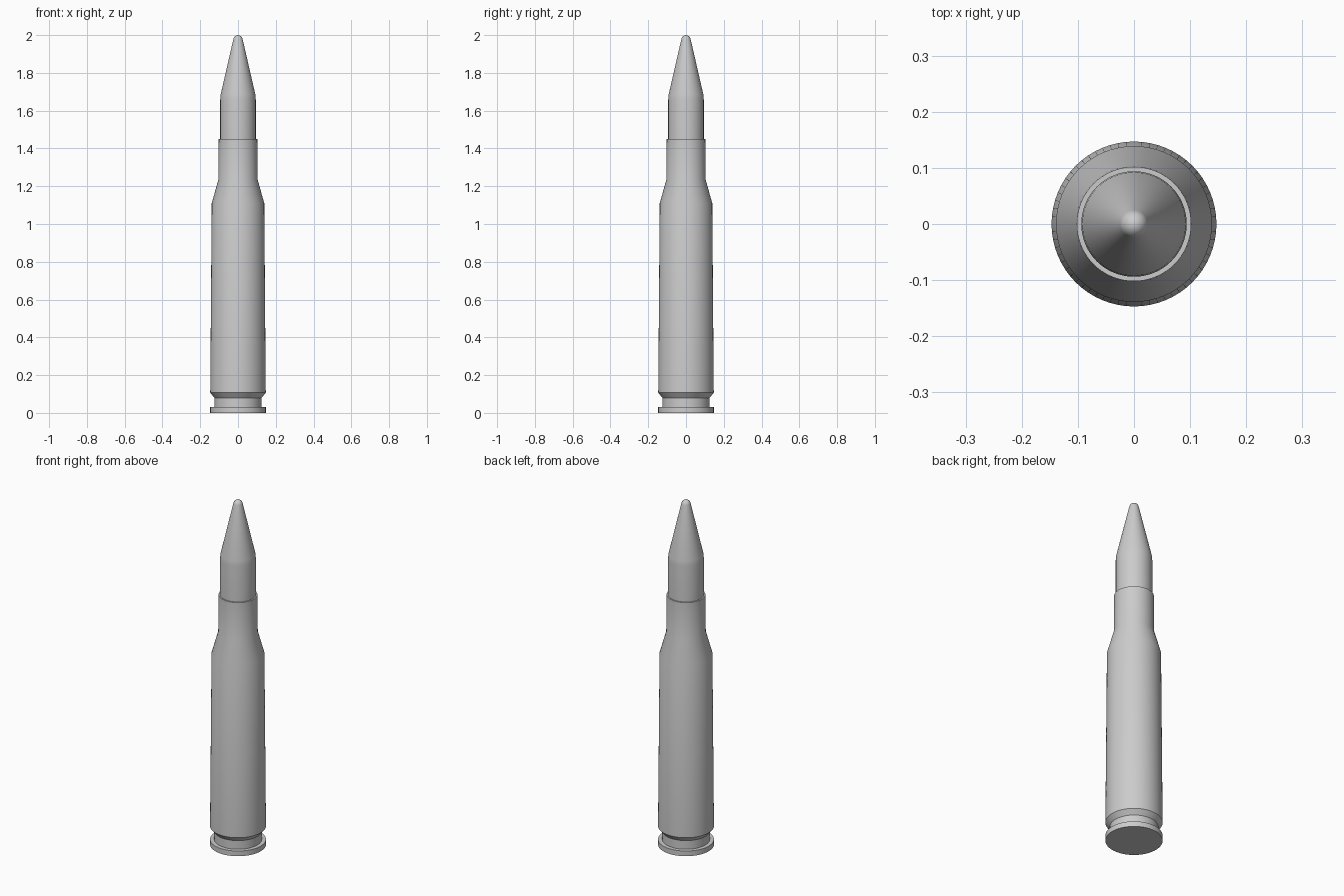
import bpy
import bmesh
from math import cos, sin, pi, radians

old = bpy.data.objects.get("Cube")
if old:
    bpy.data.objects.remove(old, do_unlink=True)

SIDES = 64

grey = bpy.data.materials.new("plain_grey")
grey.use_nodes = True
grey.diffuse_color = (0.6, 0.6, 0.6, 1)
grey.node_tree.nodes["Principled BSDF"].inputs["Base Color"].default_value = grey.diffuse_color


def lathe(name, profile):
    """Turn a (radius, height) profile around z and cap open ends."""
    bm = bmesh.new()
    verts = [bm.verts.new((r, 0, z)) for r, z in profile]
    edges = [bm.edges.new(pair) for pair in zip(verts, verts[1:])]
    bmesh.ops.spin(bm, geom=verts + edges, cent=(0, 0, 0), axis=(0, 0, 1),
                   angle=2 * pi, steps=SIDES, use_duplicate=False)
    bmesh.ops.remove_doubles(bm, verts=bm.verts, dist=0.0001)
    bmesh.ops.holes_fill(bm, edges=[e for e in bm.edges if e.is_boundary], sides=0)
    bmesh.ops.recalc_face_normals(bm, faces=bm.faces)
    mesh = bpy.data.meshes.new(name)
    bm.to_mesh(mesh)
    bm.free()
    mesh.materials.append(grey)
    obj = bpy.data.objects.new(name, mesh)
    bpy.context.collection.objects.link(obj)
    bpy.ops.object.select_all(action="DESELECT")
    obj.select_set(True)
    bpy.context.view_layer.objects.active = obj
    bpy.ops.object.shade_smooth_by_angle(angle=radians(25))
    return obj


# Case: base rim, groove, tapering body, shoulder, neck and flat mouth
lathe("case", [
    (0.147, 0), (0.147, 0.03), (0.125, 0.03), (0.125, 0.08),
    (0.147, 0.107), (0.139, 1.11), (0.104, 1.235), (0.102, 1.45),
])

# Tip: straight shank, long cone and rounded nose
nose = [(0.025 * cos(a), 1.972 + 0.028 * sin(a))
        for a in (i * pi / 16 for i in range(1, 9))]
lathe("tip", [(0.094, 1.4), (0.094, 1.66), (0.092, 1.685), (0.027, 1.968)] + nose)
